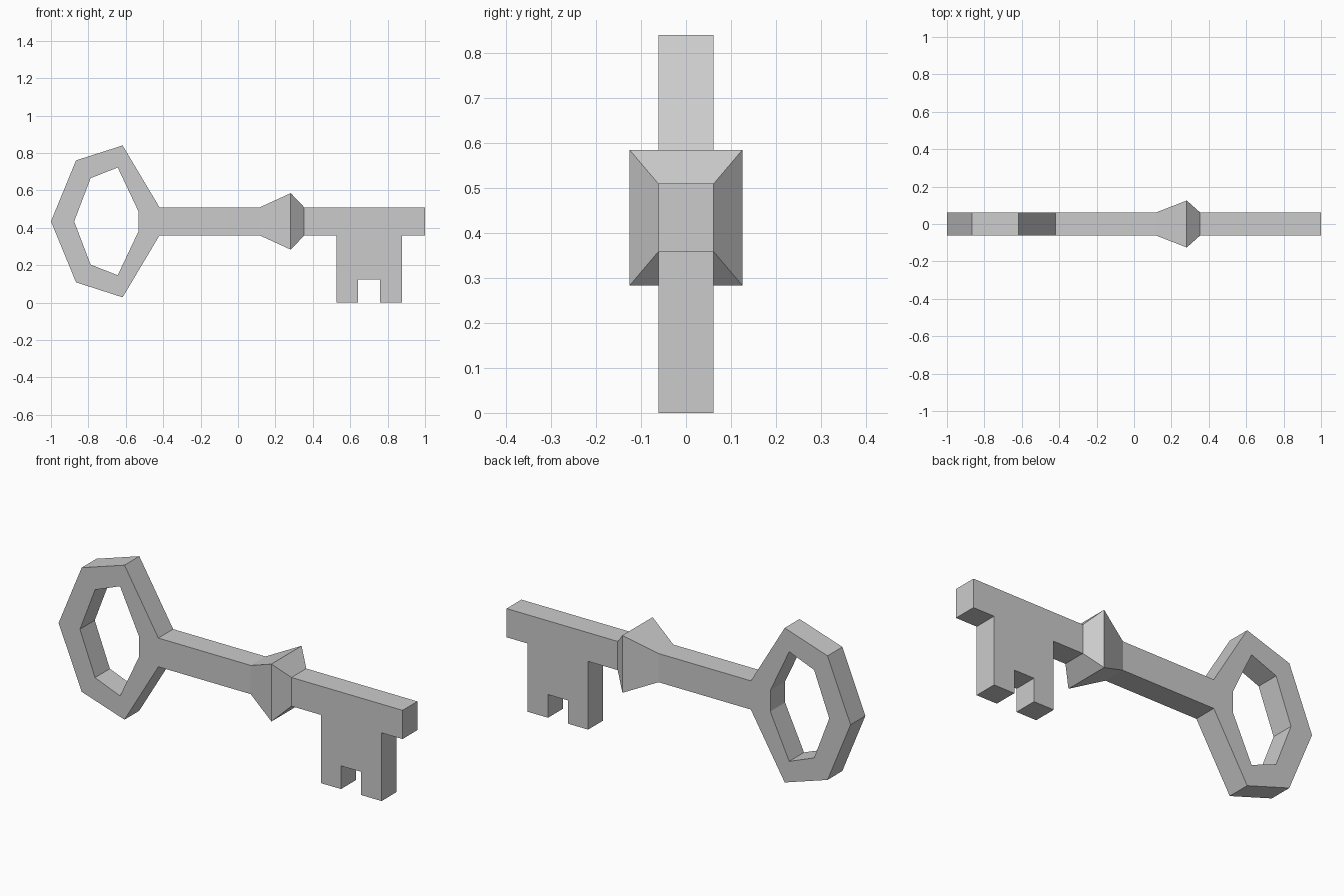
import bpy

if "Cube" in bpy.data.objects:
    bpy.data.objects.remove(bpy.data.objects["Cube"])

T = 0.0615          # half thickness of the flat key
ZC = 0.434          # height of the key's long axis
H = 0.0755          # half height of the shank


def make_object(name, verts, faces):
    mesh = bpy.data.meshes.new(name)
    mesh.from_pydata(verts, [], faces)
    mesh.update()
    obj = bpy.data.objects.new(name, mesh)
    bpy.context.collection.objects.link(obj)
    return obj


def walls(front, back, open_edges=()):
    """Side quads of an extruded loop, leaving joints to other parts open."""
    n = len(front)
    return [(front[(i + 1) % n], front[i], back[i], back[(i + 1) % n])
            for i in range(n) if i not in open_edges]


def extruded(points, y):
    return [(x, y, z) for x, z in points]


def mirrored_loop(tip, upper):
    """Counter-clockwise loop, symmetric about the key's long axis."""
    lower = [(x, ZC - dz) for x, dz in reversed(upper)]
    return [(tip, ZC)] + lower + [(x, ZC + dz) for x, dz in upper]


# Bow: faceted ring, open where the shank joins it
outer = mirrored_loop(-1.0, [(-0.42, H), (-0.617, 0.406), (-0.866, 0.326)])
inner = mirrored_loop(-0.876, [(-0.533, 0.055), (-0.643, 0.288), (-0.788, 0.231)])
n = len(outer)
verts = (extruded(outer, -T) + extruded(inner, -T)
         + extruded(outer, T) + extruded(inner, T))
of, nf, ob, nb = [list(range(k * n, (k + 1) * n)) for k in range(4)]
faces = walls(of, ob, open_edges=(3,)) + walls(nf[::-1], nb[::-1])
for i in range(n):
    j = (i + 1) % n
    faces.append((of[i], of[j], nf[j], nf[i]))
    faces.append((ob[j], ob[i], nb[i], nb[j]))
make_object("bow", verts, faces)

# Shank with flared collar: rectangular sections lofted along x
sections = [(-0.42, T, H), (0.117, T, H), (0.282, 0.1255, 0.151), (0.354, T, H)]
verts, faces = [], []
for x, hy, hz in sections:
    verts += [(x, sy * hy, ZC + sz * hz)
              for sy, sz in ((-1, -1), (1, -1), (1, 1), (-1, 1))]
for s in range(len(sections) - 1):
    a, b = 4 * s, 4 * s + 4
    for i in range(4):
        j = (i + 1) % 4
        faces.append((a + i, a + j, b + j, b + i))
make_object("shank_and_collar", verts, faces)

# Blade: shank end and notched bit in one profile, open at the collar
lo, hi = ZC - H, ZC + H
blade = [(0.354, lo), (0.526, lo), (0.526, 0), (0.642, 0), (0.642, 0.122),
         (0.759, 0.122), (0.759, 0), (0.878, 0), (0.878, lo),
         (1.0, lo), (1.0, hi), (0.354, hi)]
n = len(blade)
front, back = list(range(n)), list(range(n, 2 * n))
make_object("blade", extruded(blade, -T) + extruded(blade, T),
            [front, back[::-1]] + walls(front, back, open_edges=(n - 1,)))
